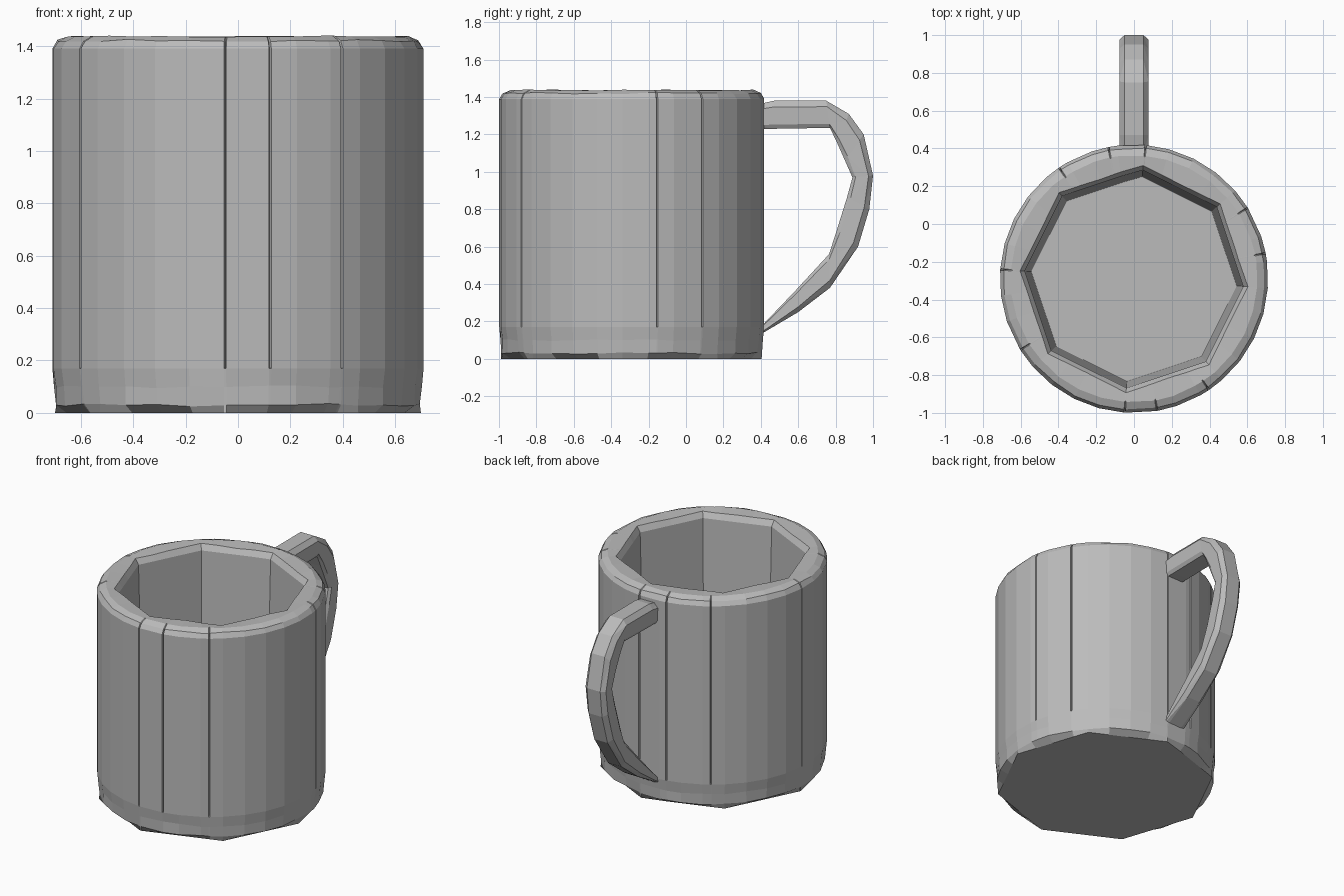
import bpy, bmesh
from math import sin, cos, radians, pi

cube = bpy.data.objects.get("Cube")
if cube:
    bpy.data.objects.remove(cube, do_unlink=True)

grey = bpy.data.materials.new("stone grey")
grey.use_nodes = True
colour = (0.5, 0.5, 0.5, 1)
grey.diffuse_color = colour
grey.node_tree.nodes["Principled BSDF"].inputs["Base Color"].default_value = colour


def finish(bm, name):
    bmesh.ops.recalc_face_normals(bm, faces=bm.faces)
    mesh = bpy.data.meshes.new(name)
    bm.to_mesh(mesh)
    bm.free()
    mesh.materials.append(grey)
    obj = bpy.data.objects.new(name, mesh)
    bpy.context.collection.objects.link(obj)
    return obj


def bridge(bm, a, b):
    for i in range(len(a)):
        j = (i + 1) % len(a)
        bm.faces.new((a[i], a[j], b[j], b[i]))


# Angles around the cup, with three close points at each vertical seam
PHASE = -4
CENTRE_Y = -0.29
seams = [-148, -94, -80, -56, 11, 32, 85, 101, 124, 176]
plain = [PHASE + 360 / 32 * k for k in range(32)]


def gap(a, b):
    return abs((a - b + 180) % 360 - 180)


angles = [(a % 360, False) for a in plain if all(gap(a, s) > 3 for s in seams)]
for s in seams:
    angles += [((s - 0.35) % 360, False), (s % 360, True), ((s + 0.35) % 360, False)]
angles.sort()


def octagon(a):
    """Radius factor that turns a circle into an octagon."""
    off = (a - PHASE) % 45 - 22.5
    return cos(pi / 8) / cos(radians(off))


# Cup: radius, height, octagonal, groove depth, unevenness
profile = [
    (0.70, 0.0, True, 0, 0),
    (0.70, 0.03, False, 0, 0.006),
    (0.704, 0.10, False, 0, 0.006),
    (0.71, 0.17, False, 0, 0),
    (0.71, 0.172, False, 0.02, 0),
    (0.71, 1.39, False, 0.02, 0),
    (0.695, 1.42, False, 0.015, 0.006),
    (0.655, 1.437, False, 0.008, 0.003),
    (0.605, 1.432, True, 0, 0.003),
    (0.58, 1.395, True, 0, 0),
    (0.545, 0.17, True, 0, 0),
]
bm = bmesh.new()
rings = []
for k, (radius, z, flat_sided, groove, rough) in enumerate(profile):
    ring = []
    for a, in_seam in angles:
        t = radians(a)
        wobble = rough * sin(9 * t + 2 * k) * cos(4 * t + k)
        r = radius * (octagon(a) if flat_sided else 1) - abs(wobble)
        if in_seam:
            r -= groove
        ring.append(bm.verts.new((r * cos(t), CENTRE_Y + r * sin(t), z + wobble)))
    rings.append(ring)
for lower, upper in zip(rings, rings[1:]):
    bridge(bm, lower, upper)
bm.faces.new(rings[0][::-1])
bm.faces.new(rings[-1])
finish(bm, "cup_body")

# Handle: outer (y, z) and inner (y, z) of each cross-section
stations = [
    ((0.38, 1.36), (0.38, 1.23)),
    ((0.47, 1.38), (0.47, 1.23)),
    ((0.75, 1.38), (0.77, 1.235)),
    ((0.87, 1.31), (0.81, 1.15)),
    ((0.95, 1.20), (0.85, 1.06)),
    ((1.00, 0.98), (0.89, 0.97)),
    ((0.98, 0.80), (0.86, 0.86)),
    ((0.92, 0.60), (0.81, 0.70)),
    ((0.77, 0.38), (0.765, 0.56)),
    ((0.60, 0.25), (0.59, 0.37)),
    ((0.38, 0.12), (0.38, 0.15)),
]
# Half-section: x and how far it lies from outer to inner side
half = [(0.05, 0), (0.077, 0.22), (0.074, 0.85), (0.06, 1)]
section = half + [(-x, f) for x, f in reversed(half)]
bm = bmesh.new()
loops = []
for (oy, oz), (iy, iz) in stations:
    loops.append([bm.verts.new((x, oy + (iy - oy) * f, oz + (iz - oz) * f)) for x, f in section])
for a, b in zip(loops, loops[1:]):
    bridge(bm, a, b)
bm.faces.new(loops[0])
bm.faces.new(loops[-1][::-1])
bmesh.ops.triangulate(bm, faces=[f for f in bm.faces if len(f.verts) == 4])
finish(bm, "handle")
